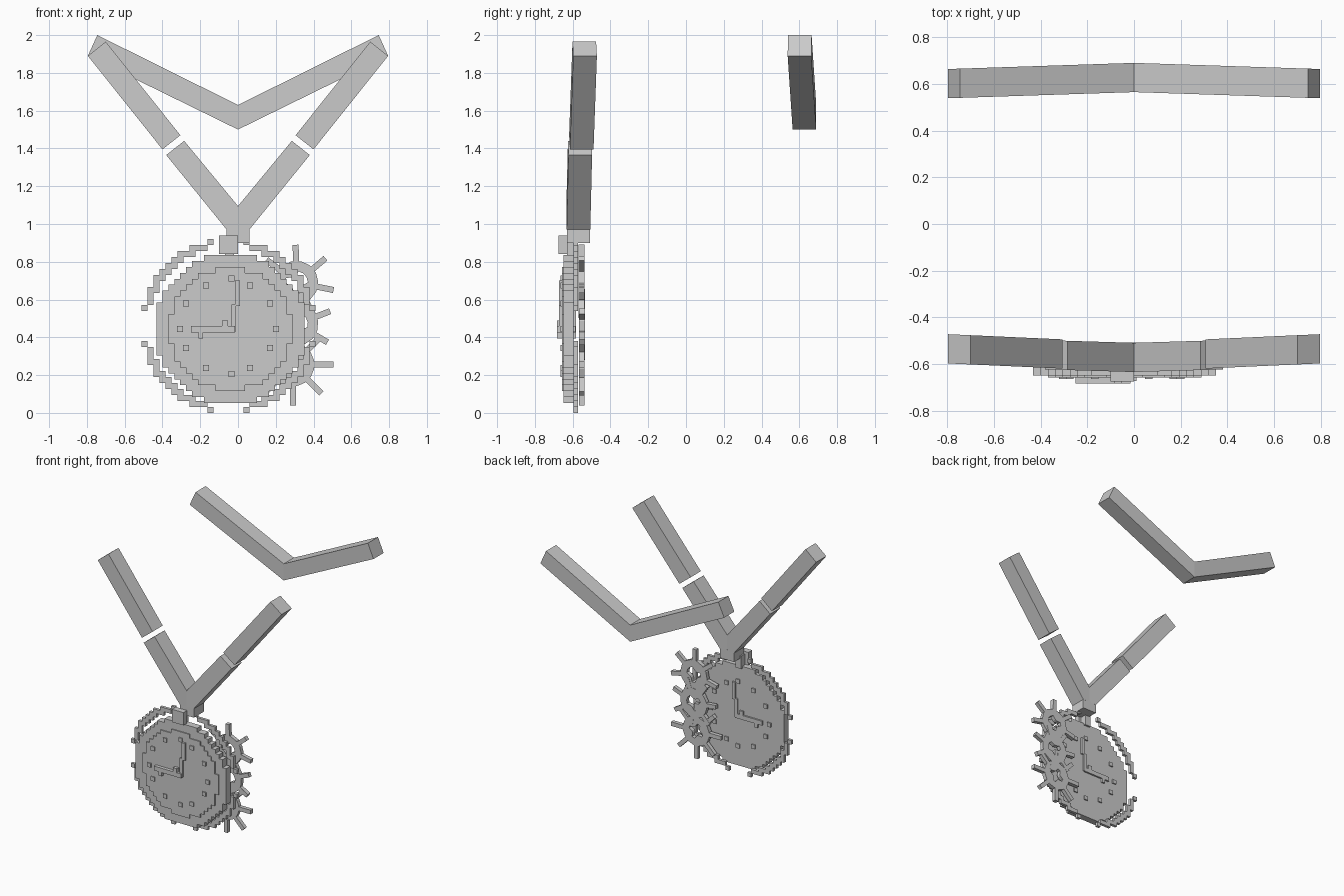
import bpy, bmesh, math

if "Cube" in bpy.data.objects:
    bpy.data.objects.remove(bpy.data.objects["Cube"])

grey = bpy.data.materials.new("plain_grey")
grey.diffuse_color = (0.6, 0.6, 0.6, 1)
grey.use_nodes = True
grey.node_tree.nodes["Principled BSDF"].inputs["Base Color"].default_value = grey.diffuse_color


def finish(bm, name):
    bmesh.ops.recalc_face_normals(bm, faces=bm.faces)
    me = bpy.data.meshes.new(name)
    bm.to_mesh(me)
    bm.free()
    me.materials.append(grey)
    ob = bpy.data.objects.new(name, me)
    bpy.context.collection.objects.link(ob)
    return ob


def extrude_flat(bm, depth):
    """Turn flat faces into a closed slab reaching back along +y."""
    res = bmesh.ops.extrude_face_region(bm, geom=bm.faces[:], use_keep_orig=True)
    verts = [g for g in res["geom"] if isinstance(g, bmesh.types.BMVert)]
    bmesh.ops.translate(bm, verts=verts, vec=(0, depth, 0))


def prism(name, poly, y_mid, slope, depth=0.125):
    """Strap piece from a front outline; y shifts with distance from centre."""
    for side, s in (("left", -1), ("right", 1)):
        bm = bmesh.new()
        vs = [bm.verts.new((s * x, y_mid + slope * x - depth / 2, z)) for x, z in poly]
        bm.faces.new(vs)
        extrude_flat(bm, depth)
        finish(bm, name + "_" + side)


def cells(name, cx, cz, size, n, keep, y0, y1):
    """Pixel-stepped slab made of the grid squares that pass the keep rule."""
    bm = bmesh.new()
    h = size / 2
    for i in range(-n, n + 1):
        for j in range(-n, n + 1):
            if keep(i, j):
                x, z = cx + i * size, cz + j * size
                bm.faces.new([bm.verts.new((x + a * h, y0, z + b * h))
                              for a, b in ((-1, -1), (1, -1), (1, 1), (-1, 1))])
    bmesh.ops.remove_doubles(bm, verts=bm.verts, dist=size * 0.1)
    extrude_flat(bm, y1 - y0)
    bmesh.ops.dissolve_limit(bm, angle_limit=0.01, verts=bm.verts, edges=bm.edges)
    return finish(bm, name)


def box(name, x0, x1, y0, y1, z0, z1):
    bm = bmesh.new()
    bm.faces.new([bm.verts.new(p) for p in
                  ((x0, y0, z0), (x1, y0, z0), (x1, y0, z1), (x0, y0, z1))])
    extrude_flat(bm, y1 - y0)
    return finish(bm, name)


# neck straps
prism("upper_front_strap", [(0.40, 1.395), (0.795, 1.89), (0.70, 1.965), (0.305, 1.47)], -0.57, 0.045)
prism("lower_front_strap", [(0.0, 0.97), (0.06, 0.97), (0.38, 1.365), (0.285, 1.44), (0.0, 1.095)], -0.571, 0.03)
prism("back_strap", [(0.0, 1.5), (0.795, 1.89), (0.745, 2.0), (0.0, 1.63)], 0.627, -0.033)
box("strap_joint", -0.06, 0.06, -0.63, -0.508, 0.9, 0.98)

# watch case: stepped disc with a slightly raised face
CX, CZ, P = -0.04, 0.444, 0.0313
cells("watch_case", CX, CZ, P, 13, lambda i, j: math.hypot(i, j) < 12.65, -0.648, -0.595)
cells("watch_face", CX, CZ, P, 13, lambda i, j: math.hypot(i, j) < 10.3, -0.656, -0.647)

# crown on top
box("crown", -0.1, 0.0, -0.674, -0.627, 0.84, 0.94)
box("crown_stem", -0.07, -0.02, -0.63, -0.58, 0.82, 0.92)

# broken outer ring, open at the four quarter points
cells("outer_ring", -0.05, 0.46, 0.0317, 15,
      lambda i, j: 13.4 <= math.hypot(i, j) < 14.55 and min(abs(i), abs(j)) > 2,
      -0.595, -0.573)

# hour markers, going through the case so they show on the back too
m = 0.016
marks = [(0, 0.268), (0.116, 0.231), (0.222, 0.136), (0.253, 0.0),
         (0.222, -0.1), (0.116, -0.207), (0, -0.238)]
for k, (dx, dz) in enumerate(marks):
    for s in ((1, -1) if dx else (1,)):
        x, z = -0.053 + s * dx + (0.018 if not dx else 0), 0.444 + dz
        box("hour_marker", x - m, x + m, -0.664, -0.586, z - m, z + m)

# hands
box("minute_hand_tip", -0.016, 0.011, -0.672, -0.583, 0.565, 0.70)
box("minute_hand_base", -0.035, -0.011, -0.672, -0.583, 0.43, 0.575)
box("hour_hand", -0.25, -0.016, -0.682, -0.582, 0.425, 0.459)
box("hour_hand_upper_step", -0.085, -0.053, -0.682, -0.582, 0.455, 0.49)
box("hour_hand_lower_step", -0.21, -0.185, -0.682, -0.582, 0.395, 0.43)


def gear(name, cx, cz, teeth, start, tip, y0, y1):
    """Flat cog: open ring with square-ended teeth and a notched hole."""
    bm = bmesh.new()
    n = teeth * 2
    rings = []
    for r in (0.05, 0.115):
        ring = []
        for k in range(n):
            a = start + math.pi * (2 * k + 1) / n
            rr = r if r > 0.1 else (0.035 if (k // 2) % 2 else 0.06)
            ring.append(bm.verts.new((cx + rr * math.cos(a), y0, cz + rr * math.sin(a))))
        rings.append(ring)
    for k in range(n):
        l = (k + 1) % n
        bm.faces.new((rings[0][k], rings[0][l], rings[1][l], rings[1][k]))
    for t in range(teeth):
        a = start + 2 * math.pi * t / teeth
        c, s, w = math.cos(a), math.sin(a), 0.016
        bm.faces.new([bm.verts.new((cx + u * c - v * s, y0, cz + u * s + v * c))
                      for u, v in ((0.09, -w), (tip, -w), (tip, w), (0.09, w))])
    extrude_flat(bm, y1 - y0)
    finish(bm, name)


# three cogs behind the right edge of the case
gear("top_gear", 0.31, 0.69, 7, math.radians(40), 0.2, -0.568, -0.538)
gear("middle_gear", 0.31, 0.47, 7, math.radians(21), 0.19, -0.566, -0.536)
gear("bottom_gear", 0.29, 0.255, 8, 0, 0.215, -0.567, -0.537)
